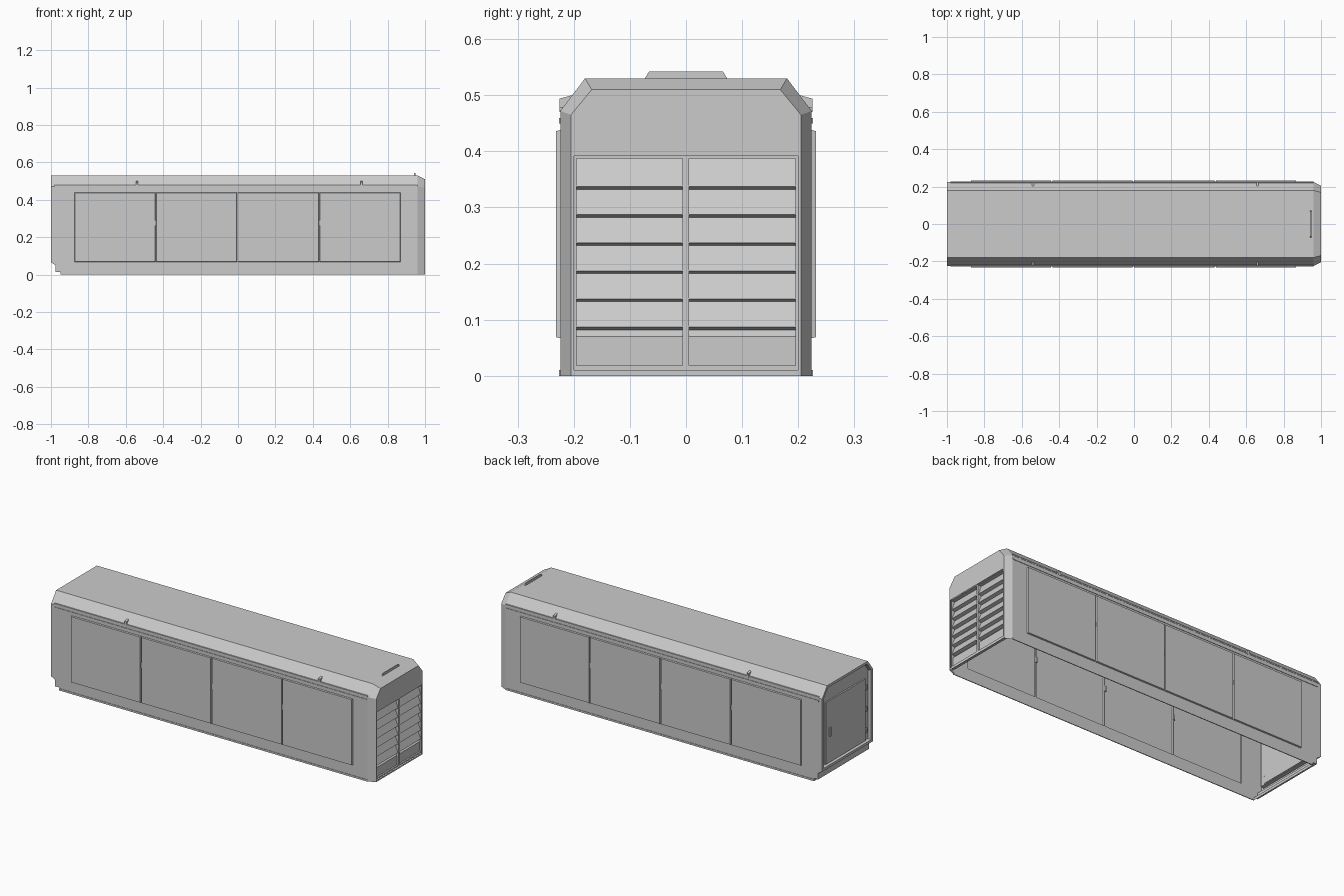
import bpy, bmesh

if "Cube" in bpy.data.objects:
    bpy.data.objects.remove(bpy.data.objects["Cube"])

WALL = 0.221


def finish(name, bm):
    me = bpy.data.meshes.new(name)
    bm.to_mesh(me)
    bm.free()
    ob = bpy.data.objects.new(name, me)
    bpy.context.collection.objects.link(ob)
    return ob


def box(name, x0, x1, y0, y1, z0, z1):
    bm = bmesh.new()
    bmesh.ops.create_cube(bm, size=1)
    for v in bm.verts:
        v.co.x = x0 if v.co.x < 0 else x1
        v.co.y = y0 if v.co.y < 0 else y1
        v.co.z = z0 if v.co.z < 0 else z1
    return finish(name, bm)


def prism(name, pts, a, b):
    """Extrude a (y, z) outline from x=a to x=b."""
    bm = bmesh.new()
    f = bm.faces.new([bm.verts.new((a, y, z)) for y, z in pts])
    new = bmesh.ops.extrude_face_region(bm, geom=[f])["geom"]
    bmesh.ops.translate(bm, vec=(b - a, 0, 0),
                        verts=[g for g in new if isinstance(g, bmesh.types.BMVert)])
    bmesh.ops.recalc_face_normals(bm, faces=bm.faces)
    return finish(name, bm)


def section(y, zc, yt, zt):
    """Half walls with chamfered roof, running from -y over the top to +y."""
    half = [(-y, z) for z in (0, 0.015, 0.065, 0.44, zc)] + [(-yt, zt)]
    return half + [(-a, b) for a, b in reversed(half)]


def inset(bm, faces, width, depth):
    bmesh.ops.inset_individual(bm, faces=faces, thickness=width, depth=depth,
                               use_even_offset=True)


# Open-bottomed shell lofted along x, last station is the bevelled nose
FULL, NOSE = (WALL + 0.003, 0.472, 0.18, 0.53), (0.205, 0.465, 0.168, 0.51)
xs = [-1, -0.975, -0.95, -0.875, -0.44, -0.003, 0.435, 0.87, 0.96, 1]
bm = bmesh.new()
rings = []
for x in xs:
    sec = section(*(NOSE if x == 1 else FULL))
    rings.append([bm.verts.new((x, y, z)) for y, z in sec])
doors = []
for i in range(len(xs) - 1):
    for j in range(11):
        k = min(j, 10 - j)
        if (i == 0 and k < 2) or (i == 1 and k < 1):
            continue                                  # stepped rear corner
        f = bm.faces.new((rings[i][j], rings[i + 1][j],
                          rings[i + 1][j + 1], rings[i][j + 1]))
        if k == 2 and 3 <= i <= 6:
            doors.append(f)
# Grooves around the side doors
inset(bm, doors, 0.002, -0.008)
inset(bm, doors, 0.002, 0)
inset(bm, doors, 0.002, 0.008)
# Rear end: raised frame, recessed wall and inset door
rear = bm.faces.new(rings[0][2:10])
rear.normal_update()
if rear.normal.x > 0:
    rear.normal_flip()
inset(bm, [rear], 0.014, 0)
inset(bm, [rear], 0.003, -0.018)
bmesh.ops.delete(bm, geom=[v for v in bm.verts if not v.link_faces], context='VERTS')
finish("enclosure_shell", bm)

# Rear door slab, handle and hinges
box("rear_door", -0.99, -0.978, -0.175, 0.175, 0.085, 0.43)
box("rear_door_handle", -0.996, -0.989, 0.135, 0.147, 0.23, 0.28)
for z in (0.14, 0.26, 0.38):
    box("rear_hinge", -0.995, -0.98, -0.185, -0.172, z - 0.012, z + 0.012)

# Stepped sill below the rear frame
bm = bmesh.new()
path = [(-1, 0.065), (-0.975, 0.05), (-0.975, 0.015), (-0.95, 0.015), (-0.95, 0)]
rows = [[bm.verts.new((x, s * FULL[0], z)) for s in (-1, 1)] for x, z in path]
for a, b in zip(rows, rows[1:]):
    bm.faces.new((a[0], b[0], b[1], a[1]))
for s in (0, 1):
    corner = bm.verts.new((-0.975, (-1, 1)[s] * FULL[0], 0.065))
    bm.faces.new((rows[0][s], rows[1][s], corner))
finish("rear_sill", bm)

# Nose wall with an opening for the louvred doors
bm = bmesh.new()


def nose_face(pts, x=1.0):
    bm.faces.new([bm.verts.new((x, y, z)) for y, z in pts])


nose_face([(-0.205, 0.392), (0.205, 0.392), (0.205, 0.465),
           (0.168, 0.51), (-0.168, 0.51), (-0.205, 0.465)])
for s in (-1, 1):
    nose_face([(s * 0.205, 0), (s * 0.2, 0), (s * 0.2, 0.392), (s * 0.205, 0.392)])
nose_face([(-0.2, 0), (0.2, 0), (0.2, 0.01), (-0.2, 0.01)])
finish("nose_wall", bm)

# Louvred doors: frame bars and a pleated slat sheet for each leaf
for y0, y1 in ((-0.2, -0.195), (-0.006, 0.005), (0.195, 0.2)):
    box("louvre_stile", 0.975, 0.997, y0, y1, 0.01, 0.392)
for z0, z1 in ((0.01, 0.018), (0.387, 0.392)):
    box("louvre_rail", 0.975, 0.997, -0.2, 0.2, z0, z1)
pleats = [(0.976, 0.387)]
for n in range(6):
    z = 0.337 - 0.05 * n
    pleats += [(0.995, z), (0.976, z - 0.005)]
pleats += [(0.988, 0.07), (0.988, 0.018)]
for y0, y1 in ((-0.195, -0.006), (0.005, 0.195)):
    bm = bmesh.new()
    rows = [[bm.verts.new((x, y, z)) for y in (y0, y1)] for x, z in pleats]
    for a, b in zip(rows, rows[1:]):
        bm.faces.new((a[0], b[0], b[1], a[1]))
    finish("louvre_slats", bm)

# Thin plate on the roof above the nose
prism("roof_plate", [(-0.074, 0.529), (0.074, 0.529), (0.066, 0.542), (-0.066, 0.542)],
      0.942, 0.948)

# Side trim, mirrored on both sides
for s in (-1, 1):
    def side(name, x0, x1, y0, y1, z0, z1):
        box(name, x0, x1, min(s * y0, s * y1), max(s * y0, s * y1), z0, z1)

    side("gutter_rail", -0.98, 0.96, 0.222, 0.2265, 0.45, 0.459)
    side("upper_lip", -0.98, 0.96, 0.214, 0.2255, 0.472, 0.479)
    side("base_strip", -0.95, 0.96, 0.222, 0.2265, 0, 0.01)
    for x in (-0.44, -0.003, 0.435):
        side("door_latch", x - 0.005, x + 0.005, 0.218, 0.2265, 0.262, 0.29)
    for x in (-0.54, 0.66):
        prism("lifting_bracket", [(s * 0.203, 0.5), (s * 0.225, 0.494),
                                  (s * 0.225, 0.47), (s * 0.22, 0.47)],
              x - 0.006, x + 0.006)
